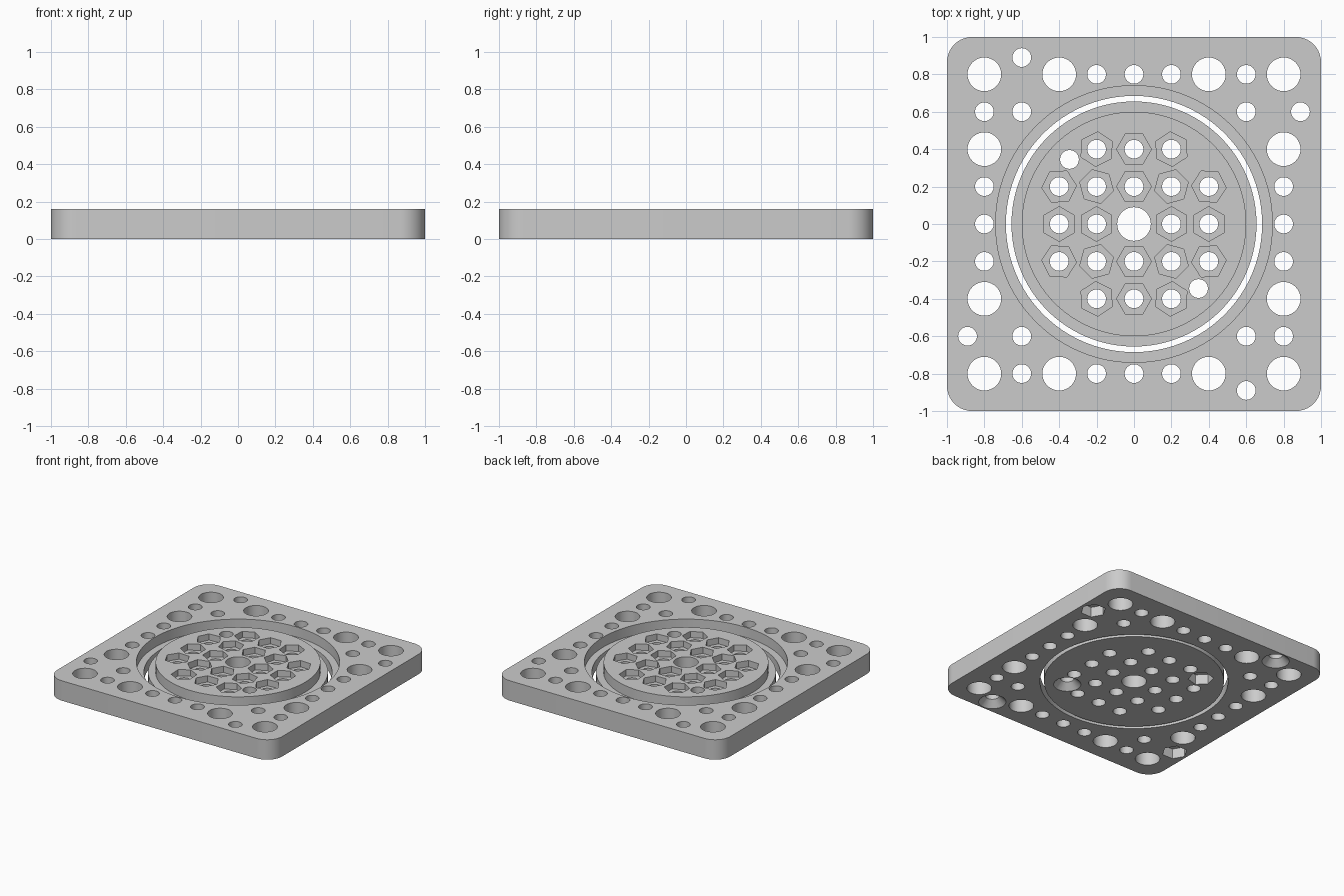
import bpy, bmesh, math
from math import cos, sin, pi

cube = bpy.data.objects.get("Cube")
if cube:
    bpy.data.objects.remove(cube, do_unlink=True)

THICK, STEP = 0.16, 0.08          # plate thickness, height of the bearing lips
SMALL, BIG, HEX = 0.05, 0.09, 0.093

grey = bpy.data.materials.new("plain_grey")
grey.use_nodes = True
grey.diffuse_color = (0.6, 0.6, 0.6, 1)
grey.node_tree.nodes["Principled BSDF"].inputs["Base Color"].default_value = (0.6, 0.6, 0.6, 1)


def stack(bm, rings):
    """Closed solid through rings of equal point count."""
    loops = [[bm.verts.new(p) for p in ring] for ring in rings]
    n = len(loops[0])
    for a, b in zip(loops, loops[1:]):
        for i in range(n):
            j = (i + 1) % n
            bm.faces.new((a[i], a[j], b[j], b[i]))
    bm.faces.new(loops[0][::-1])
    bm.faces.new(loops[-1])


def turn(bm, profile, at=(0, 0), sides=40, rot=0.0):
    """Turned solid from (radius, height) pairs."""
    angles = [rot + 2 * pi * i / sides for i in range(sides)]
    stack(bm, [[(at[0] + r * cos(a), at[1] + r * sin(a), z) for a in angles]
               for r, z in profile])


def make(name, bm):
    bmesh.ops.recalc_face_normals(bm, faces=bm.faces[:])
    mesh = bpy.data.meshes.new(name)
    bm.to_mesh(mesh)
    bm.free()
    mesh.materials.append(grey)
    ob = bpy.data.objects.new(name, mesh)
    bpy.context.collection.objects.link(ob)
    return ob


def activate(ob):
    bpy.ops.object.select_all(action='DESELECT')
    ob.select_set(True)
    bpy.context.view_layer.objects.active = ob


def cut(ob, bm):
    cutter = make("cutter", bm)
    cutter.hide_render = True
    mod = ob.modifiers.new("cut", 'BOOLEAN')
    mod.operation, mod.solver, mod.object = 'DIFFERENCE', 'EXACT', cutter
    activate(ob)
    bpy.ops.object.modifier_apply(modifier=mod.name)
    bpy.data.objects.remove(cutter, do_unlink=True)


def hole(bm, at, r):
    turn(bm, [(r, -0.1), (r, THICK + 0.1)], at)


def countersink(bm, at):
    turn(bm, [(0.12, -0.02), (0.04, 0.06)], at)


def nut_pocket(bm, at, low, high, rot=0.0):
    turn(bm, [(HEX, low), (HEX, high)], at, 6, rot)


def quarter_turns(p):
    x, y = p
    return [(x, y), (-y, x), (-x, -y), (y, -x)]


# Square frame with rounded corners
def outline(z, half=1.0, r=0.135, seg=10):
    pts = []
    for k in range(4):
        sx, sy = ((1, 1), (-1, 1), (-1, -1), (1, -1))[k]
        for i in range(seg + 1):
            a = pi / 2 * (k + i / seg)
            pts.append((sx * (half - r) + r * cos(a), sy * (half - r) + r * sin(a), z))
    return pts


bm = bmesh.new()
stack(bm, [outline(0), outline(THICK)])
frame = make("square_frame", bm)

# Stepped well for the disc, plus the frame's through holes
bm = bmesh.new()
turn(bm, [(0.685, -0.1), (0.685, STEP), (0.74, STEP), (0.74, THICK + 0.1)], sides=96)
for p in ((0.8, 0.8), (0.4, 0.8), (-0.4, 0.8)):
    for q in quarter_turns(p):
        hole(bm, q, BIG)
for p in ((0, 0.8), (0.2, 0.8), (-0.2, 0.8), (0.6, 0.8), (0.6, 0.6), (0.89, 0.6)):
    for q in quarter_turns(p):
        hole(bm, q, SMALL)
cut(frame, bm)

# Mounting recesses on the frame's underside
bm = bmesh.new()
for s in (1, -1):
    nut_pocket(bm, (0.89 * s, 0.6 * s), -0.1, 0.08)
    countersink(bm, (0.6 * s, -0.89 * s))
cut(frame, bm)

# Turning disc with a lower lip
bm = bmesh.new()
turn(bm, [(0.655, 0), (0.655, STEP), (0.6, STEP), (0.6, THICK)], sides=96)
disc = make("turning_disc", bm)

grid = [(0.2 * i, 0.2 * j) for i in range(-2, 3) for j in range(-2, 3)
        if 0 < i * i + j * j < 8]
bm = bmesh.new()
hole(bm, (0, 0), BIG)
for p in grid + [(-0.345, 0.345), (0.345, -0.345)]:
    hole(bm, p, SMALL)
cut(disc, bm)

# Nut pockets on the disc's top, flats facing the centre, and recesses below
bm = bmesh.new()
for x, y in grid:
    nut_pocket(bm, (x, y), THICK - 0.05, THICK + 0.1, math.atan2(y, x) + pi / 6)
nut_pocket(bm, (-0.345, 0.345), -0.1, 0.08, pi / 12)
countersink(bm, (0.345, -0.345))
cut(disc, bm)

for ob in (frame, disc):
    activate(ob)
    bpy.ops.object.shade_smooth_by_angle(angle=math.radians(30))
